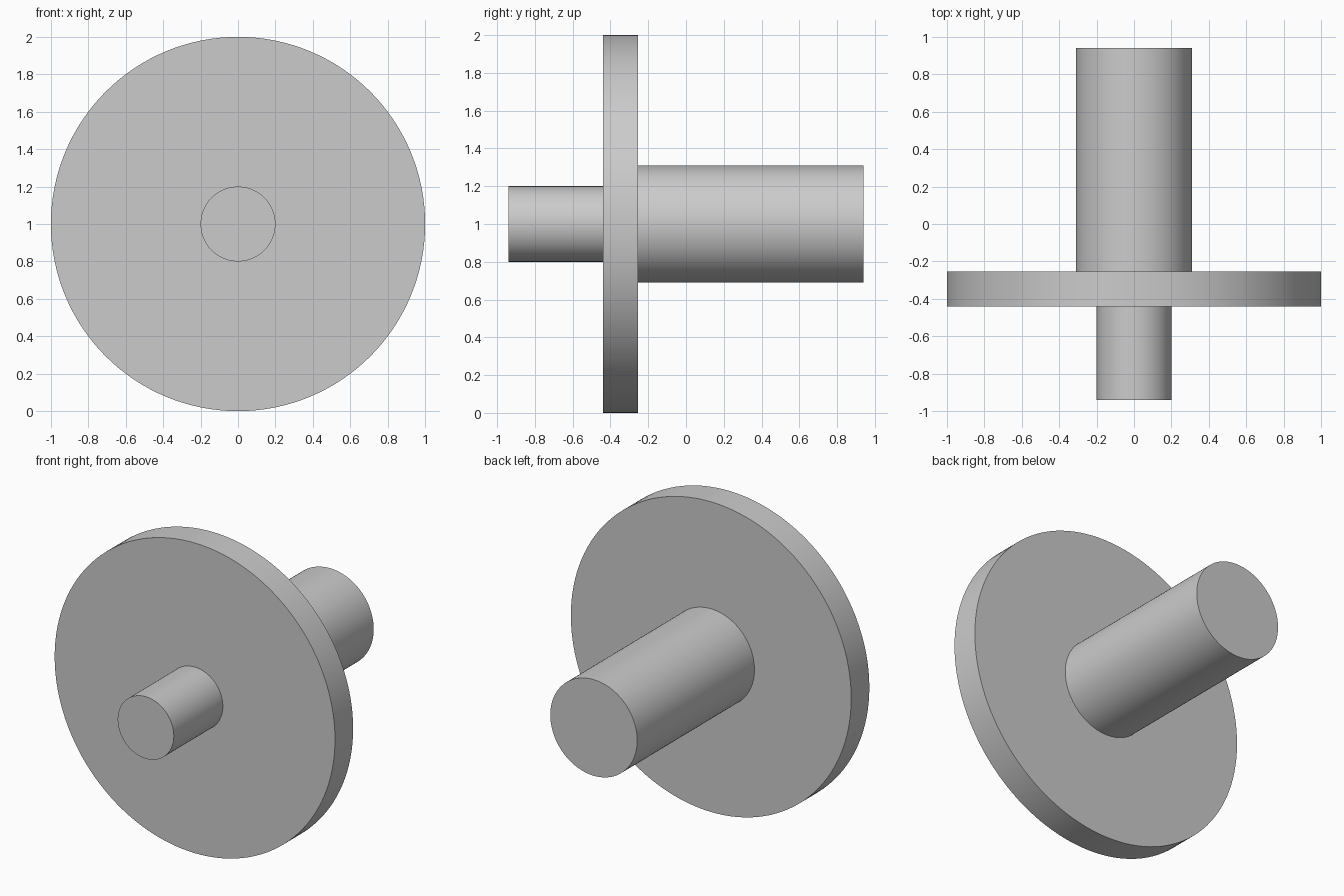
import bpy, bmesh, math

SIDES = 128
AXIS_Z = 1.0

cube = bpy.data.objects.get("Cube")
if cube:
    bpy.data.objects.remove(cube, do_unlink=True)

# Plain grey material
grey = bpy.data.materials.new("plain_grey")
grey.use_nodes = True
colour = (0.6, 0.6, 0.6, 1.0)
grey.diffuse_color = colour
grey.node_tree.nodes["Principled BSDF"].inputs["Base Color"].default_value = colour

# Stepped profile from front to back: (radius, y)
profile = [
    (0.2, -0.94), (0.2, -0.44),      # front pin
    (1.0, -0.44), (1.0, -0.255),     # disc flange
    (0.31, -0.255), (0.31, 0.94),    # rear shaft
]


def ring(bm, radius, y):
    angles = [2 * math.pi * i / SIDES for i in range(SIDES)]
    return [bm.verts.new((radius * math.cos(a), y, AXIS_Z + radius * math.sin(a)))
            for a in angles]


# Turn the profile into one closed solid
bm = bmesh.new()
rings = [ring(bm, r, y) for r, y in profile]
for a, b in zip(rings, rings[1:]):
    for i in range(SIDES):
        j = (i + 1) % SIDES
        bm.faces.new((a[i], a[j], b[j], b[i]))
bm.faces.new(rings[0])
bm.faces.new(rings[-1])
bmesh.ops.recalc_face_normals(bm, faces=bm.faces)

mesh = bpy.data.meshes.new("flanged_shaft")
bm.to_mesh(mesh)
bm.free()
mesh.materials.append(grey)
shaft = bpy.data.objects.new("flanged_shaft", mesh)
bpy.context.collection.objects.link(shaft)

# Smooth round walls with crisp steps
bpy.ops.object.select_all(action='DESELECT')
shaft.select_set(True)
bpy.context.view_layer.objects.active = shaft
bpy.ops.object.shade_smooth_by_angle(angle=math.radians(30))
